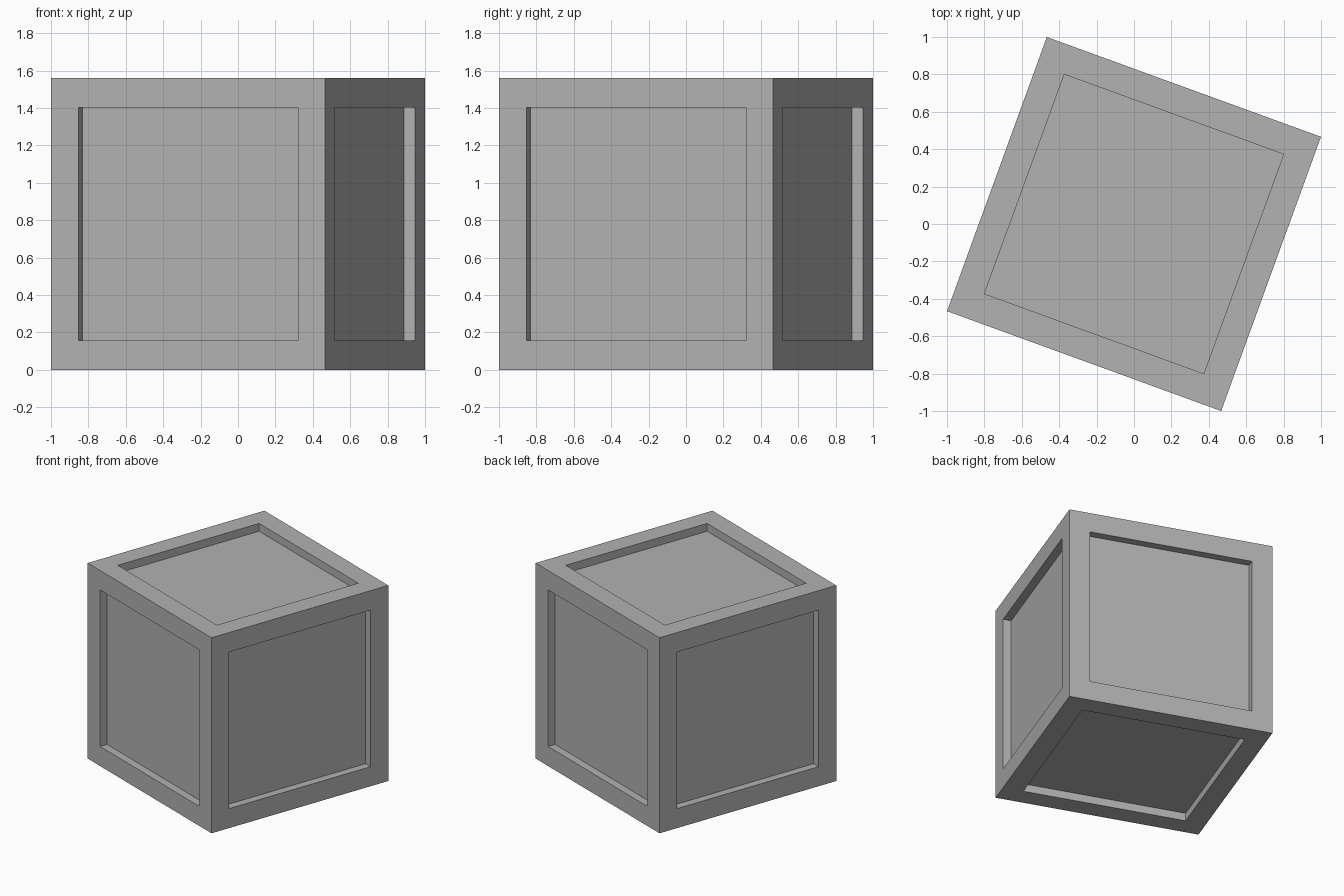
import bpy
import bmesh
from math import radians
from mathutils import Matrix

SIDE = 1.56
MARGIN = SIDE * 0.1
DEPTH = SIDE * 0.04

default_cube = bpy.data.objects.get("Cube")
if default_cube:
    bpy.data.objects.remove(default_cube, do_unlink=True)

# Plain grey material
grey = bpy.data.materials.new("plain_grey")
grey.use_nodes = True
colour = (0.445, 0.445, 0.445, 1)
grey.diffuse_color = colour
for node in grey.node_tree.nodes:
    if node.type == 'BSDF_PRINCIPLED':
        node.inputs["Base Color"].default_value = colour

# Box with a square recessed panel on all six sides
bm = bmesh.new()
bmesh.ops.create_cube(bm, size=SIDE)
panels = list(bm.faces)
bmesh.ops.inset_individual(bm, faces=panels, thickness=MARGIN, use_even_offset=True)

# Push each panel straight in
normals = [face.normal.copy() for face in panels]
recessed = bmesh.ops.extrude_discrete_faces(bm, faces=panels)["faces"]
for face, normal in zip(recessed, normals):
    face.normal_update()
    bmesh.ops.translate(bm, verts=face.verts, vec=-face.normal * DEPTH)

# Turn the box and stand it on the ground
placing = Matrix.Translation((0, 0, SIDE / 2)) @ Matrix.Rotation(radians(-20), 4, 'Z')
bm.transform(placing)
bmesh.ops.recalc_face_normals(bm, faces=bm.faces)

mesh = bpy.data.meshes.new("panelled_box")
bm.to_mesh(mesh)
bm.free()
mesh.materials.append(grey)
box = bpy.data.objects.new("panelled_box", mesh)
bpy.context.collection.objects.link(box)
